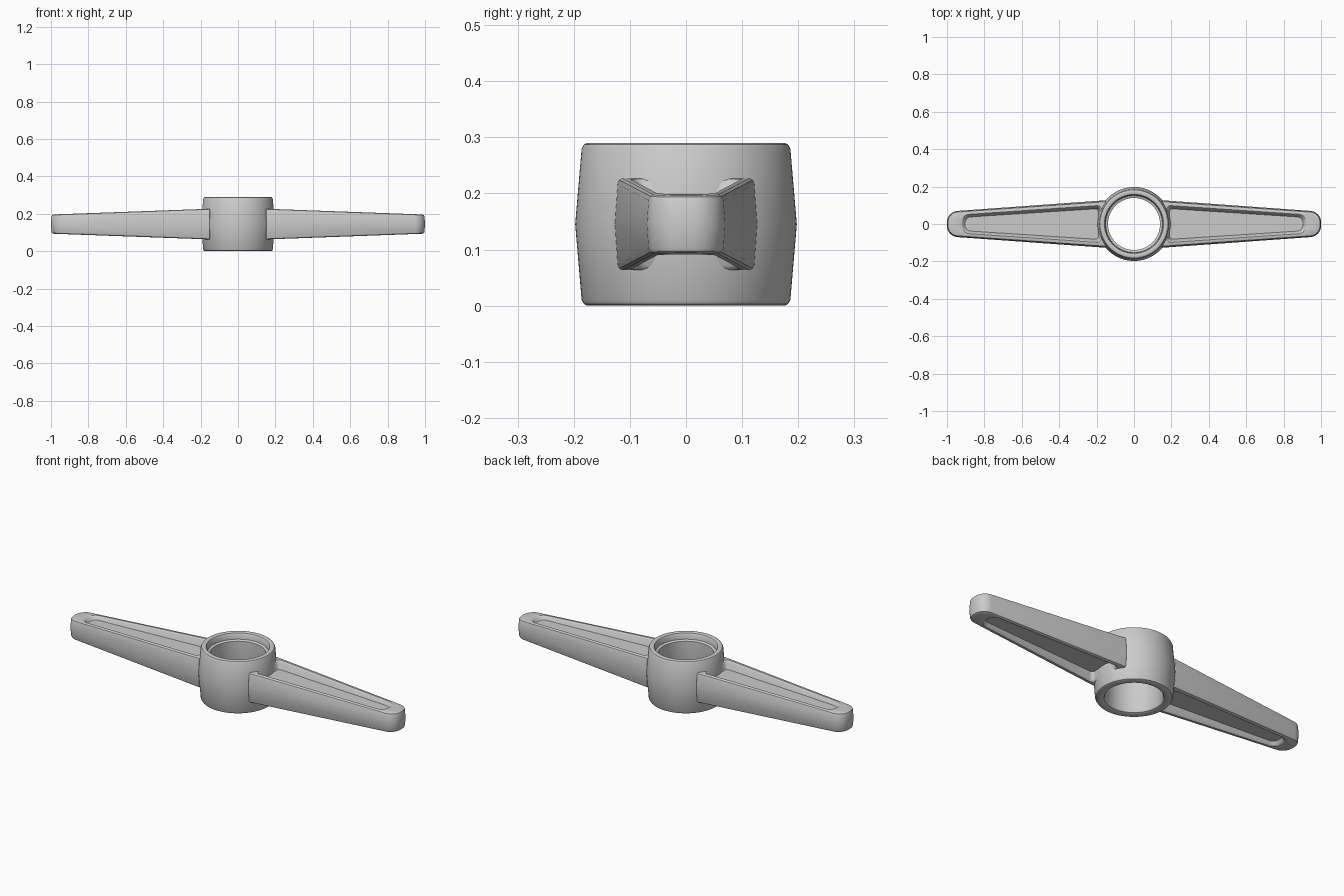
import bpy, bmesh, math
from mathutils import Vector

if "Cube" in bpy.data.objects:
    bpy.data.objects.remove(bpy.data.objects["Cube"])

MID = 0.145  # height of the parting plane


def finish(name, bm):
    bmesh.ops.recalc_face_normals(bm, faces=bm.faces)
    me = bpy.data.meshes.new(name)
    bm.to_mesh(me)
    bm.free()
    ob = bpy.data.objects.new(name, me)
    bpy.context.collection.objects.link(ob)
    bpy.ops.object.select_all(action='DESELECT')
    ob.select_set(True)
    bpy.context.view_layer.objects.active = ob
    bpy.ops.object.shade_smooth_by_angle(angle=math.radians(32))
    return ob


def bridge(bm, a, b):
    n = len(a)
    for i in range(n):
        j = (i + 1) % n
        bm.faces.new((a[i], a[j], b[j], b[i]))


def outline(x0, x1, w0, w1, r0, r1, k=8):
    """Tapered outline with rounded corners; always 4*(k+1) points."""
    corners = [(x0, -w0, r0), (x1, -w1, r1), (x1, w1, r1), (x0, w0, r0)]
    pts = []
    for i, (x, y, r) in enumerate(corners):
        p = Vector((x, y))
        d1 = (Vector(corners[i - 1][:2]) - p).normalized()
        d2 = (Vector(corners[(i + 1) % 4][:2]) - p).normalized()
        half = d1.angle(d2) / 2
        c = p + (d1 + d2).normalized() * (r / math.sin(half))
        t = r / math.tan(half)
        a, b = p + d1 * t - c, p + d2 * t - c
        ang = a.angle(b)
        for s in range(k + 1):
            f = s / k
            v = (a * math.sin((1 - f) * ang) + b * math.sin(f * ang)) / math.sin(ang)
            pts.append(c + v)
    return pts


# Hub: barrel sleeve with a counterbore at the top
profile = [(0.139, 0.012), (0.143, 0.004), (0.151, 0.0), (0.176, 0.0),
           (0.182, 0.003), (0.186, 0.010), (0.1975, MID), (0.186, 0.280),
           (0.182, 0.287), (0.176, 0.29), (0.164, 0.29), (0.158, 0.287),
           (0.154, 0.280), (0.152, 0.255), (0.139, 0.250)]
bm = bmesh.new()
N = 96
rings = [[bm.verts.new((r * math.cos(2 * math.pi * i / N),
                        r * math.sin(2 * math.pi * i / N), z))
          for i in range(N)] for r, z in profile]
for i in range(len(rings)):
    bridge(bm, rings[i], rings[(i + 1) % len(rings)])
finish("hub", bm)


# Arm surface height above the parting plane, tapering towards the tip
def rise(x):
    return 0.082 - 0.031 * (x - 0.15) / 0.85


# Half of the arm, from the widest ring in to the pocket floor:
# outline, height drop below the arm's top surface (None = flat floor)
layers = [
    (outline(0.150, 1.000, 0.127, 0.066, 0.004, 0.060), 'mid'),
    (outline(0.150, 0.997, 0.122, 0.063, 0.004, 0.057), 0.010),
    (outline(0.150, 0.994, 0.119, 0.060, 0.004, 0.054), 0.003),
    (outline(0.150, 0.987, 0.113, 0.055, 0.004, 0.048), 0.0),
    (outline(0.174, 0.922, 0.100, 0.049, 0.022, 0.044), 0.0),
    (outline(0.178, 0.917, 0.096, 0.046, 0.020, 0.041), 0.003),
    (outline(0.181, 0.913, 0.093, 0.043, 0.019, 0.038), 0.008),
    (outline(0.190, 0.903, 0.082, 0.036, 0.016, 0.031), 'floor'),
]


def height(x, kind):
    if kind == 'mid':
        return 0.0
    if kind == 'floor':
        return 0.036
    return rise(x) - kind


# Two arms with pockets above and below
for name, side in (("arm_right", 1), ("arm_left", -1)):
    bm = bmesh.new()
    mid = [bm.verts.new((side * p.x, side * p.y, MID)) for p in layers[0][0]]
    for up in (1, -1):
        prev = mid
        for pts, kind in layers[1:]:
            ring = [bm.verts.new((side * p.x, side * p.y,
                                  MID + up * height(p.x, kind))) for p in pts]
            bridge(bm, prev, ring)
            prev = ring
        bm.faces.new(prev)
    finish(name, bm)
